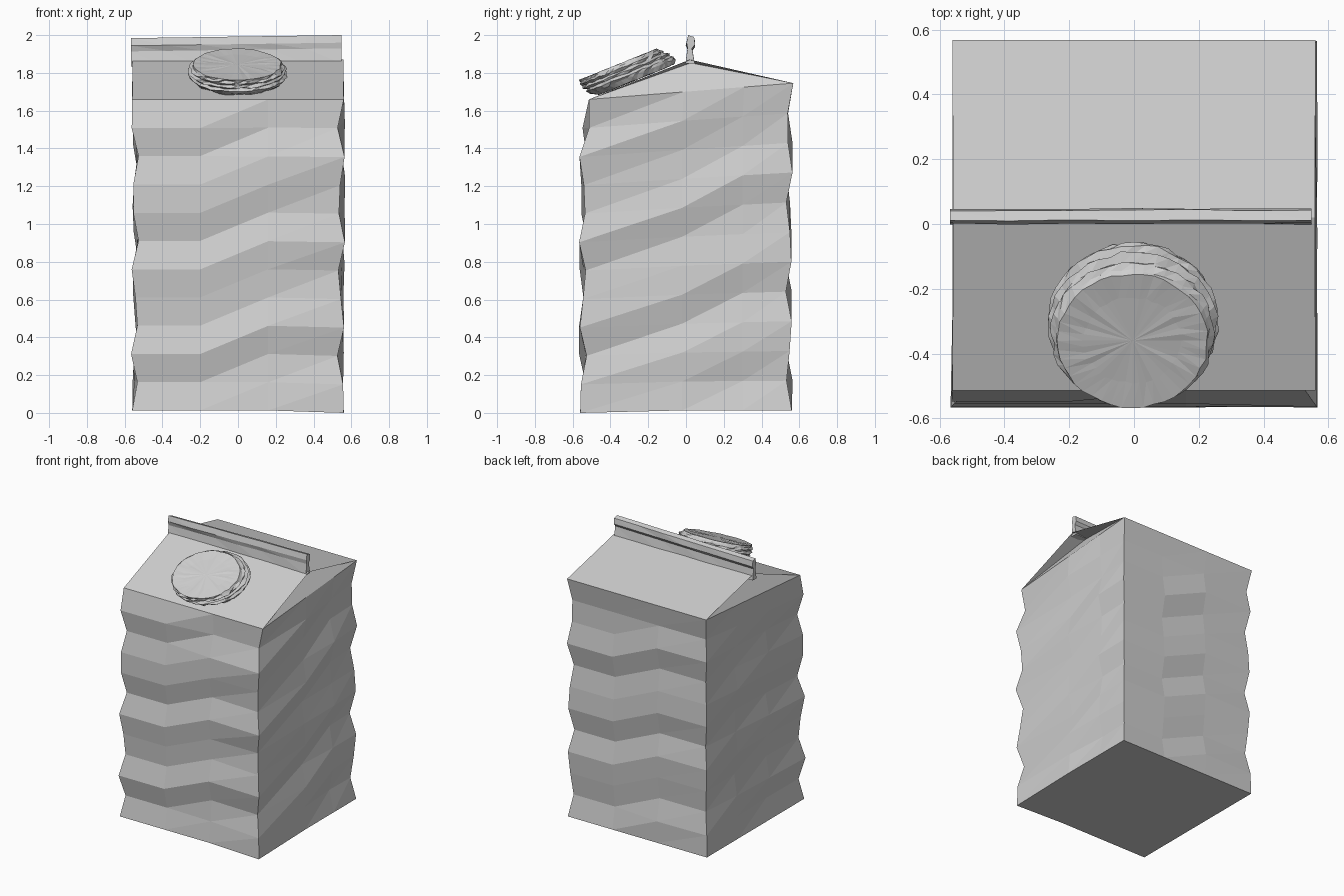
import bpy, bmesh, math, random
from mathutils import Vector, Matrix

random.seed(4)
cube = bpy.data.objects.get("Cube")
if cube:
    bpy.data.objects.remove(cube, do_unlink=True)

grey = bpy.data.materials.new("plain_light_grey")
grey.use_nodes = True
colour = (0.62, 0.62, 0.62, 1)
grey.diffuse_color = colour
grey.node_tree.nodes["Principled BSDF"].inputs["Base Color"].default_value = colour


def jitter(amount):
    return random.uniform(-amount, amount)


def finish(bm, name):
    bmesh.ops.recalc_face_normals(bm, faces=bm.faces[:])
    mesh = bpy.data.meshes.new(name)
    bm.to_mesh(mesh)
    bm.free()
    mesh.materials.append(grey)
    obj = bpy.data.objects.new(name, mesh)
    bpy.context.collection.objects.link(obj)
    return obj


def skin(bm, rows):
    """Join closed rings with triangles that all lean the same way."""
    for low, high in zip(rows, rows[1:]):
        count = len(low)
        for i in range(count):
            j = (i + 1) % count
            bm.faces.new((low[i], low[j], high[j]))
            bm.faces.new((low[i], high[j], high[i]))


# Carton body: four crumpled walls, folds rippling up each column
ROWS, PERIOD = 11, 2.75
# per wall: two inner columns, mean half width, fold depth,
# and the row of a fold crest at the corner and both columns
WALLS = ((-0.2, 0.16, 0.546, 0.02, (2, 2, 3)),
         (-0.02, 0.3, 0.546, 0.02, (3.3, 4.4, 5.2)),
         (-0.2, 0.16, 0.547, 0.018, (5.4, 5.4, 6.4)),
         (-0.2, 0.16, 0.543, 0.015, (6.4, 7, 7.5)))


def body_ring(bm, row):
    ring = []
    inner = 0 < row < ROWS
    for side, (left, right, half, depth, crests) in enumerate(WALLS):
        turn = Matrix.Rotation(side * math.pi / 2, 3, 'Z')
        for x, crest in zip((None, left, right), crests):
            out = 0.56
            if inner:
                out = half + depth * math.cos(math.tau * (row - crest) / PERIOD)
            # the first column is the corner, which moves on the diagonal
            p = turn @ Vector((-out if x is None else x, -out, 0))
            if row == ROWS:
                p.y += 0.046 if p.y < -0.5 else 0.008
            elif row == ROWS - 1 and p.y < -0.5:
                p.y += 0.015
            top = 1.66 + 0.085 * (p.y + 0.51) / 1.07
            base = 0 if (side == 1 and x is None) else 0.013
            p.z = base + (top - base) * row / ROWS
            ring.append(bm.verts.new(p))
    return ring


bm = bmesh.new()
rings = [body_ring(bm, r) for r in range(ROWS + 1)]
skin(bm, rings)
bm.faces.new(rings[0][::-1])

# Gable roof with tucked-in side gussets
eave = rings[-1]
ridge = {s: bm.verts.new((0.558 * s, 0.02, 1.87)) for s in (-1, 1)}
tuck = {s: bm.verts.new((0.45 * s, 0.025, 1.853)) for s in (-1, 1)}
for first, s in ((0, 1), (6, -1)):
    bm.faces.new((*eave[first:first + 4], ridge[s], ridge[-s]))
for first, s in ((3, 1), (9, -1)):
    wall = [eave[(first + i) % 12] for i in range(4)]
    for p, q in zip(wall, wall[1:]):
        bm.faces.new((p, q, tuck[s]))
    bm.faces.new((wall[0], tuck[s], ridge[s]))
    bm.faces.new((tuck[s], wall[3], ridge[s]))
finish(bm, "carton_body")

# Sealed fin along the ridge, with a thicker lip on top
PROFILE = ((0, 1.85), (0.045, 1.85), (0.033, 1.93), (0.048, 1.95),
           (0.043, 1.99), (0.012, 2.0), (0.0, 1.96), (0.01, 1.93))
bm = bmesh.new()
slices = []
for i in range(7):
    f = i / 6
    slices.append([bm.verts.new((-0.567 + 1.115 * f, y + jitter(0.003),
                                 z - 0.016 * (1 - f)))
                   for y, z in PROFILE])
skin(bm, slices)
bm.faces.new(slices[0])
bm.faces.new(slices[-1])
finish(bm, "top_fin")

# Screw cap: leaning stack of rough ridges on the front roof panel
SEGMENTS = 44
base_centre = Vector((0, -0.275, 1.775))
top_centre = Vector((-0.005, -0.36, 1.845))
tilt = Matrix.Rotation(math.radians(22), 3, 'X')
STACK = ((-0.15, 0.23), (0.1, 0.252), (0.25, 0.262), (0.38, 0.246),
         (0.5, 0.26), (0.63, 0.243), (0.76, 0.25), (0.88, 0.238),
         (1.0, 0.233), (0.99, 0.15))
bm = bmesh.new()
rings = []
for level, (t, radius) in enumerate(STACK):
    rough = 0.007 if level < 8 else 0.004
    ring = []
    for i in range(SEGMENTS):
        a = math.tau * i / SEGMENTS
        r = radius + jitter(rough)
        offset = Vector((r * math.cos(a), 0.95 * r * math.sin(a), jitter(rough / 2)))
        ring.append(bm.verts.new(base_centre.lerp(top_centre, t) + tilt @ offset))
    rings.append(ring)
skin(bm, rings)
bm.faces.new(rings[0][::-1])
hub = bm.verts.new(top_centre)
for i in range(SEGMENTS):
    bm.faces.new((rings[-1][i], rings[-1][(i + 1) % SEGMENTS], hub))
finish(bm, "screw_cap")
